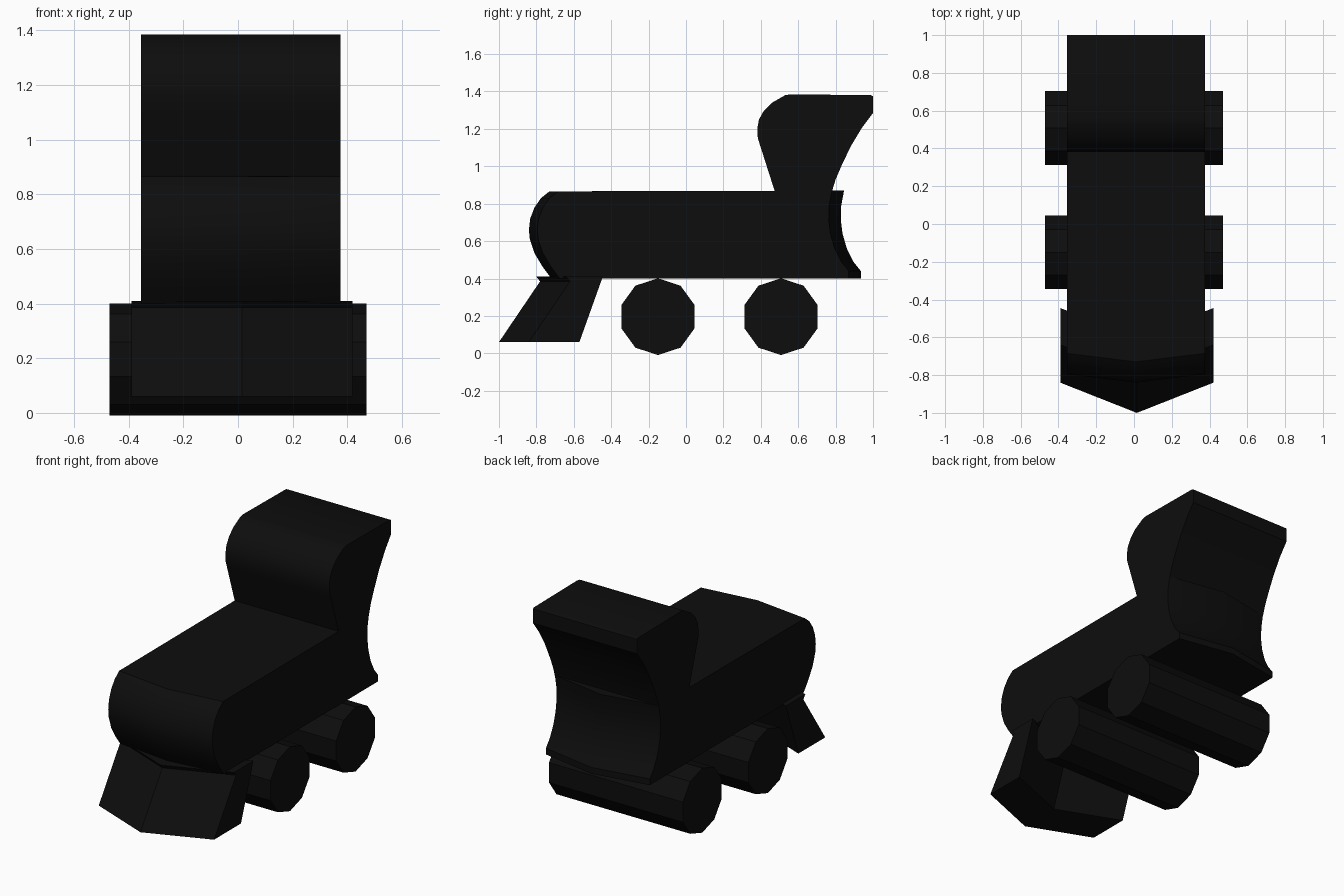
import bpy, bmesh, math

if "Cube" in bpy.data.objects:
    bpy.data.objects.remove(bpy.data.objects["Cube"])

black = bpy.data.materials.new("soot black")
black.diffuse_color = (0.004, 0.004, 0.004, 1)
black.use_nodes = True
black.node_tree.nodes["Principled BSDF"].inputs["Base Color"].default_value = black.diffuse_color


def finish(ob, smooth):
    ob.data.materials.append(black)
    bpy.ops.object.select_all(action='DESELECT')
    bpy.context.view_layer.objects.active = ob
    ob.select_set(True)
    if smooth:
        bpy.ops.object.shade_smooth_by_angle(angle=math.radians(30))


def chevron_loft(name, profile, x_mid, half, smooth=True):
    """Side profile of (y, z, shift); shift is added to y at the two flanks."""
    bm = bmesh.new()
    rings = [[bm.verts.new((x_mid + s * half, y + abs(s) * d, z)) for y, z, d in profile]
             for s in (-1, 0, 1)]
    n = len(profile)
    for a, b in zip(rings, rings[1:]):
        for i in range(n):
            j = (i + 1) % n
            bm.faces.new((a[i], a[j], b[j], b[i]))
    bm.faces.new(rings[0])
    bm.faces.new(rings[-1])
    bmesh.ops.recalc_face_normals(bm, faces=bm.faces)
    me = bpy.data.meshes.new(name)
    bm.to_mesh(me)
    bm.free()
    ob = bpy.data.objects.new(name, me)
    bpy.context.collection.objects.link(ob)
    finish(ob, smooth)


# Boiler: bulging pointed nose, hollow curved back
nose = [(-0.72, 0.40), (-0.765, 0.46), (-0.81, 0.535), (-0.835, 0.61), (-0.84, 0.66),
        (-0.833, 0.72), (-0.81, 0.78), (-0.775, 0.83), (-0.73, 0.866)]
back = [(0.845, 0.87), (0.83, 0.79), (0.828, 0.71), (0.837, 0.64), (0.86, 0.56),
        (0.895, 0.49), (0.935, 0.44), (0.935, 0.40)]
chevron_loft("boiler", [(y, z, 0.045) for y, z in nose] + [(y, z, -0.065) for y, z in back],
             0.01, 0.365)

# Cab: rounded front, swept back
cab = [(0.475, 0.865), (0.40, 1.10), (0.384, 1.15), (0.381, 1.20), (0.39, 1.25), (0.415, 1.295),
       (0.46, 1.34), (0.53, 1.38), (0.56, 1.385), (0.99, 1.38), (1.0, 1.375), (1.0, 1.285),
       (0.94, 1.205), (0.88, 1.105), (0.83, 1.0), (0.80, 0.93), (0.78, 0.865)]
chevron_loft("cab", [(y, z, 0) for y, z in cab], 0.01, 0.365)

# Cowcatcher: slanted V-shaped plough
plough = [(-1.0, 0.06), (-0.78, 0.385), (-0.80, 0.41), (-0.605, 0.41), (-0.73, 0.06)]
chevron_loft("cowcatcher", [(y, z, 0.16) for y, z in plough], 0.015, 0.405, smooth=False)

# Wheels: ten-sided rollers across the full width
for name, y in (("front_wheels", -0.15), ("rear_wheels", 0.508)):
    bpy.ops.mesh.primitive_cylinder_add(vertices=10, radius=0.205, depth=0.94,
                                        location=(0, y, 0.196),
                                        rotation=(math.pi / 2, 0, math.pi / 2))
    ob = bpy.context.object
    ob.name = name
    finish(ob, False)
